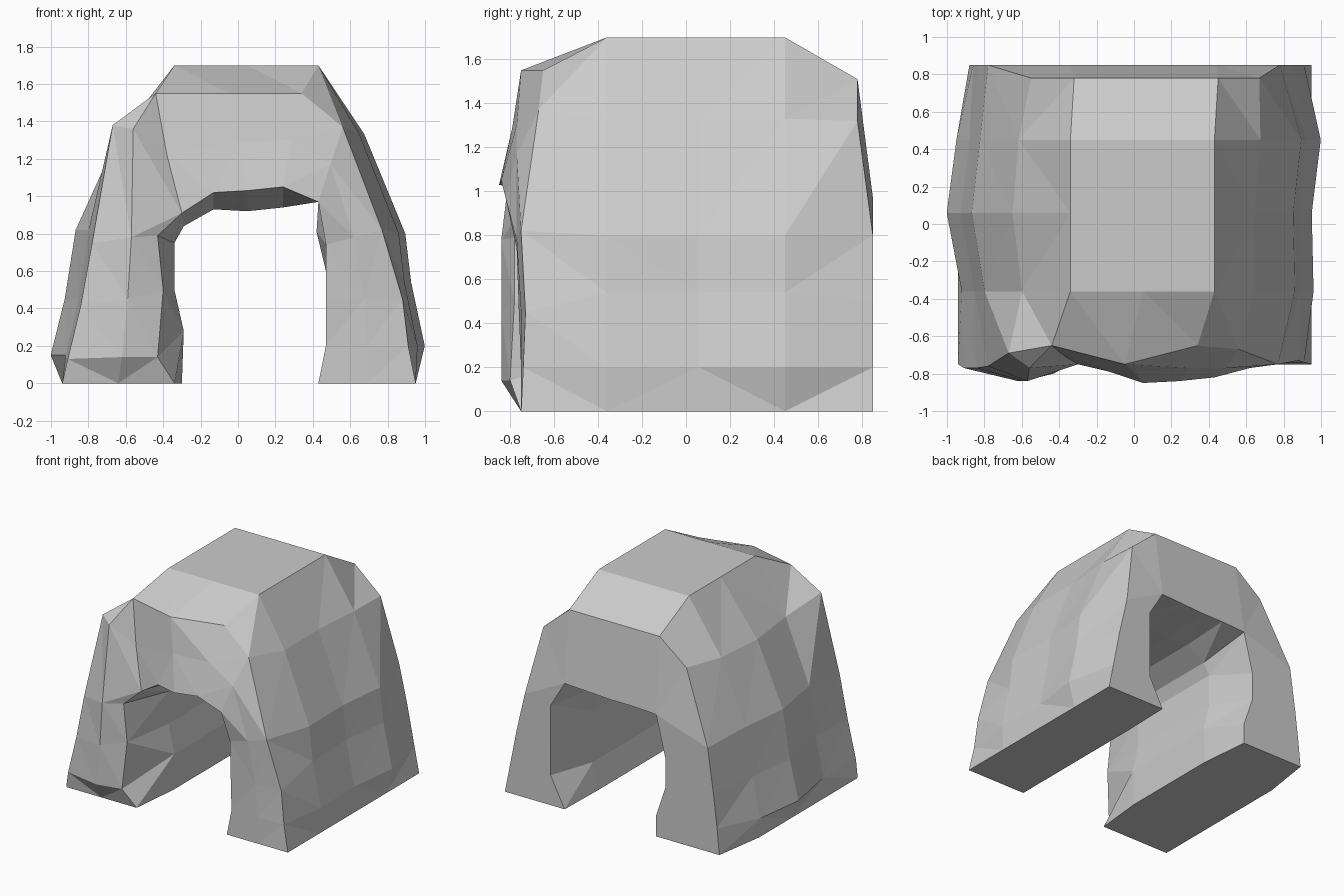
import bpy, bmesh

# Cross-sections (x, z): left foot, over the top, right foot; 13 points each
OUT_FRONT = [(-.94, 0), (-.91, .13), (-.84, .42), (-.78, .75), (-.67, 1.38), (-.44, 1.55), (-.05, 1.55),
             (.34, 1.55), (.56, 1.37), (.77, .82), (.88, .45), (.91, .2), (.95, 0)]
OUT_MID = [(-.94, 0), (-.94, .15), (-.87, .45), (-.815, .82), (-.61, 1.3), (-.34, 1.7), (.05, 1.7),
           (.43, 1.7), (.65, 1.33), (.86, .8), (.89, .54), (.96, .2), (.95, 0)]
OUT_BACK = [(-.88, 0), (-.86, .2), (-.83, .45), (-.78, .8), (-.55, 1.33), (-.32, 1.51), (.06, 1.51),
            (.45, 1.51), (.67, 1.32), (.78, .8), (.85, .5), (.91, .2), (.95, 0)]
IN_FRONT = [(-.34, 0), (-.43, .14), (-.40, .5), (-.43, .79), (-.30, .91), (-.13, 1.02), (.05, 1.03),
            (.24, 1.05), (.43, .97), (.47, .74), (.47, .45), (.47, .2), (.43, 0)]
IN_MID = [(-.30, 0), (-.29, .28), (-.34, .5), (-.34, .75), (-.29, .84), (-.13, .93), (.05, .92),
          (.24, .94), (.43, .97), (.42, .81), (.47, .6), (.48, .2), (.43, 0)]
IN_BACK = [(-.34, 0), (-.34, .16), (-.42, .4), (-.42, .62), (-.34, .94), (-.13, .95), (.05, .95),
           (.24, .96), (.44, .97), (.56, .77), (.56, .5), (.56, .23), (.44, 0)]

# Depth of the bumpy front face at its rim, middle ridge and opening
Y_RIM = [-.75, -.77, -.77, -.76, -.69, -.65, -.75, -.65, -.67, -.75, -.73, -.74, -.75]
Y_RIDGE = [-.75, -.84, -.84, -.84, -.77, -.70, -.79, -.77, -.77, -.77, -.75, -.75, -.75]
Y_OPEN = [-.75, -.80, -.78, -.78, -.75, -.79, -.85, -.84, -.82, -.77, -.76, -.75, -.75]


def place(profile, ys):
    return [(x, y, z) for (x, z), y in zip(profile, ys)]


def widen(profile, left, right):
    """Bulge the flanks but keep the flat roof and the soles."""
    return [(x * (left if x < 0 else right) if 0 < z < 1.6 else x, z) for x, z in profile]


# Rings run around the stone: front face, outer skin to the back, then inner skin forward
ridge = [((a[0] + b[0]) / 2, (a[1] + b[1]) / 2) for a, b in zip(OUT_FRONT, IN_FRONT)]
ridge[1:6] = [(-.62, .14), (-.59, .45), (-.57, .78), (-.56, 1.36), (-.38, 1.22)]
rings = [place(ridge, Y_RIDGE), place(OUT_FRONT, Y_RIM)]
for y, left, right in [(-.36, .98, 1), (.06, 1.065, .99), (.45, 1.01, 1.04)]:
    rings.append(place(widen(OUT_MID, left, right), [y] * 13))
# The back leans forward above the flanks
rings.append(place(OUT_BACK, [.85 - .07 * min(max((z - .8) / .5, 0), 1) for x, z in OUT_BACK]))
rings.append(place(IN_BACK, [.85] * 13))
for y in (.45, -.36):
    rings.append(place(IN_MID, [y] * 13))
rings.append(place(IN_FRONT, Y_OPEN))

# Skin the rings into a closed arch
bm = bmesh.new()
vr = [[bm.verts.new(p) for p in ring] for ring in rings]
n = len(vr)
for i in range(n):
    a, b = vr[i], vr[(i + 1) % n]
    for j in range(12):
        bm.faces.new((a[j], a[j + 1], b[j + 1], b[j]))
# Flat soles of both feet
for j in (0, 12):
    bm.faces.new([ring[j] for ring in vr])
bmesh.ops.recalc_face_normals(bm, faces=bm.faces)
bmesh.ops.triangulate(bm, faces=bm.faces)
mesh = bpy.data.meshes.new("rock_arch")
bm.to_mesh(mesh)
bm.free()
bpy.context.collection.objects.link(bpy.data.objects.new("rock_arch", mesh))
